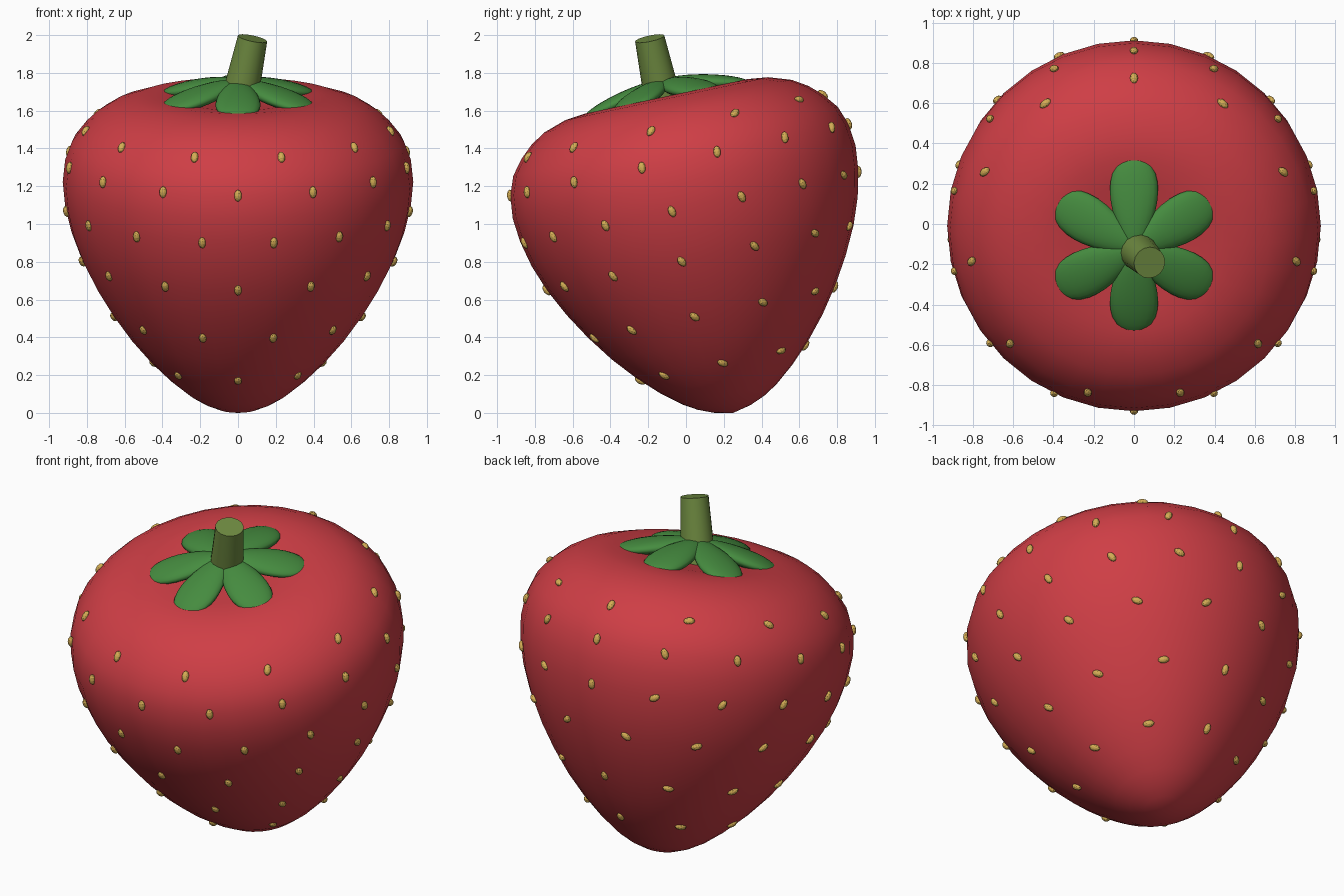
import bpy
import bmesh
import math
from mathutils import Matrix, Vector

cube = bpy.data.objects.get("Cube")
if cube:
    bpy.data.objects.remove(cube)

# The fruit axis leans towards the front
LEAN = Matrix.Translation((0, 0.25, 0)) @ Matrix.Rotation(math.radians(12), 4, "X")


def material(name, colour):
    mat = bpy.data.materials.new(name)
    mat.use_nodes = True
    mat.diffuse_color = (*colour, 1)
    mat.node_tree.nodes["Principled BSDF"].inputs["Base Color"].default_value = (*colour, 1)
    return mat


def make_object(name, bm, mat, matrix, smooth_angle=None):
    bmesh.ops.recalc_face_normals(bm, faces=bm.faces)
    mesh = bpy.data.meshes.new(name)
    bm.to_mesh(mesh)
    bm.free()
    mesh.materials.append(mat)
    obj = bpy.data.objects.new(name, mesh)
    bpy.context.collection.objects.link(obj)
    obj.matrix_world = matrix
    if smooth_angle:
        bpy.ops.object.select_all(action="DESELECT")
        obj.select_set(True)
        bpy.context.view_layer.objects.active = obj
        bpy.ops.object.shade_smooth_by_angle(angle=math.radians(smooth_angle))
    return obj


red = material("berry red", (0.62, 0.048, 0.06))
leaf_green = material("leaf green", (0.06, 0.26, 0.05))
stem_green = material("stem green", (0.16, 0.26, 0.053))
seed_gold = material("seed gold", (0.66, 0.42, 0.09))

# Fruit body: lathed profile of radius and height, from tip to dished top
PROFILE = [(0, 0), (0.1, 0.022), (0.18, 0.055), (0.255, 0.1), (0.36, 0.185),
           (0.465, 0.288), (0.57, 0.41), (0.67, 0.55), (0.755, 0.69),
           (0.83, 0.84), (0.882, 0.98), (0.915, 1.12), (0.928, 1.25),
           (0.915, 1.37), (0.878, 1.47), (0.815, 1.55), (0.75, 1.61),
           (0.67, 1.66), (0.55, 1.7), (0.44, 1.713), (0.32, 1.705),
           (0.18, 1.685), (0, 1.67)]

bm = bmesh.new()
points = [bm.verts.new((0, -r, z)) for r, z in PROFILE]
edges = [bm.edges.new(pair) for pair in zip(points, points[1:])]
bmesh.ops.spin(bm, geom=points + edges, axis=(0, 0, 1), cent=(0, 0, 0),
               angle=math.tau, steps=32, use_merge=True)
bmesh.ops.remove_doubles(bm, verts=bm.verts, dist=0.0005)
make_object("fruit_body", bm, red, LEAN, 60)


def surface(height):
    """Radius and outward slope of the fruit at a height."""
    for (r0, z0), (r1, z1) in zip(PROFILE, PROFILE[1:]):
        if z0 <= height <= z1:
            radius = r0 + (r1 - r0) * (height - z0) / (z1 - z0)
            return radius, Vector((z1 - z0, r0 - r1)).normalized()


# Seeds: staggered rings of small flattened ovals lying on the skin
ROWS = [(0.27, 8), (0.54, 11), (0.84, 13), (1.11, 15), (1.37, 14), (1.55, 11)]
bm = bmesh.new()
for row, (height, count) in enumerate(ROWS):
    radius, slope = surface(height)
    for k in range(count):
        angle = (k + 0.5 * (row % 2)) * math.tau / count
        around = Vector((math.sin(angle), -math.cos(angle), 0))
        normal = around * slope.x + Vector((0, 0, slope.y))
        turn = Vector((0, -1, 0)).rotation_difference(normal).to_matrix().to_4x4()
        place = Matrix.Translation(around * radius + Vector((0, 0, height)))
        size = Matrix.Diagonal((0.02, 0.018, 0.032, 1))
        bmesh.ops.create_icosphere(bm, subdivisions=2, radius=1,
                                   matrix=place @ turn @ size)
make_object("seeds", bm, seed_gold, LEAN)

# Leaves: six drooping ovals, narrow at the stem and wide near the tip
for k in range(6):
    bm = bmesh.new()
    bmesh.ops.create_uvsphere(bm, u_segments=20, v_segments=14, radius=1,
                              matrix=Matrix.Rotation(math.pi / 2, 4, "Y"))
    for v in bm.verts:
        x, y, z = v.co
        reach = 0.225 + 0.225 * x
        v.co = (reach, y * (0.115 + 0.035 * x), 1.79 - 0.22 * reach + 0.045 * z)
    spin = Matrix.Rotation(math.radians(30 + 60 * k), 4, "Z")
    make_object(f"leaf_{k + 1}", bm, leaf_green, LEAN @ spin, 60)

# Stem: tapered and leaning to one side
base, top = Vector((0.0, -0.115, 1.62)), Vector((0.077, -0.192, 1.982))
axis = top - base
bm = bmesh.new()
bmesh.ops.create_cone(bm, cap_ends=True, segments=16, radius1=0.1, radius2=0.079,
                      depth=axis.length)
stem_matrix = (Matrix.Translation((base + top) / 2)
               @ axis.to_track_quat("Z", "Y").to_matrix().to_4x4())
make_object("stem", bm, stem_green, stem_matrix, 40)
